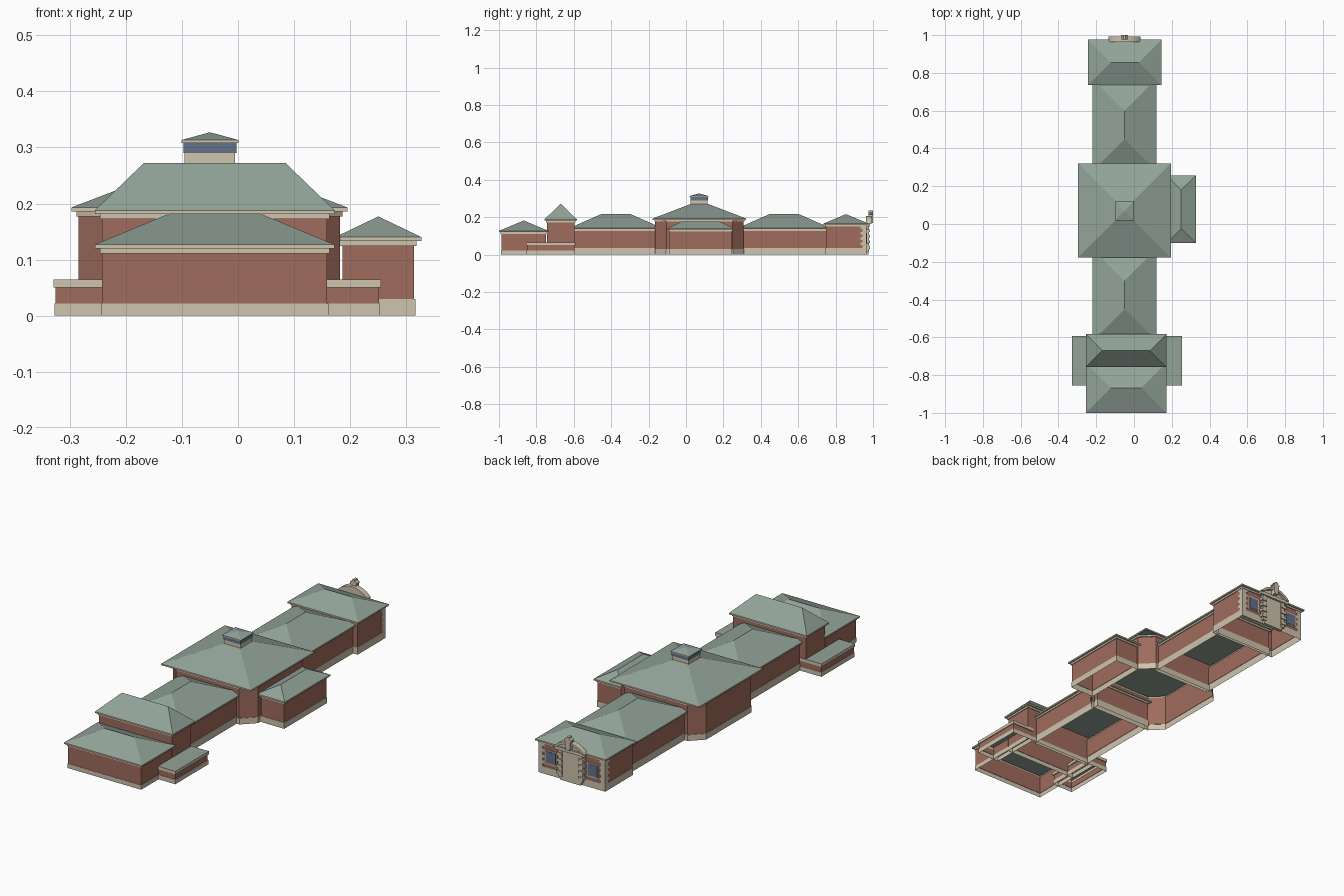
import bpy, bmesh, math

cube = bpy.data.objects.get("Cube")
if cube:
    bpy.data.objects.remove(cube, do_unlink=True)


def material(name, rgb):
    m = bpy.data.materials.new(name)
    m.use_nodes = True
    m.diffuse_color = (*rgb, 1)
    m.node_tree.nodes["Principled BSDF"].inputs["Base Color"].default_value = (*rgb, 1)
    return m


GREEN = material("roof green", (0.29, 0.37, 0.32))
RED = material("brick red", (0.35, 0.15, 0.11))
CREAM = material("cream stone", (0.62, 0.55, 0.42))
BLUE = material("window blue", (0.12, 0.17, 0.26))


def finish(name, bm, mat):
    bmesh.ops.recalc_face_normals(bm, faces=bm.faces)
    mesh = bpy.data.meshes.new(name)
    bm.to_mesh(mesh)
    bm.free()
    mesh.materials.append(mat)
    ob = bpy.data.objects.new(name, mesh)
    bpy.context.collection.objects.link(ob)
    return ob


def outline(rect, inset, chamfer=0):
    """Rectangle footprint, optionally with cut corners."""
    x0, x1, y0, y1 = rect
    x0, x1, y0, y1 = x0 + inset, x1 - inset, y0 + inset, y1 - inset
    c = chamfer
    if not c:
        return [(x0, y0), (x1, y0), (x1, y1), (x0, y1)]
    return [(x0 + c, y0), (x1 - c, y0), (x1, y0 + c), (x1, y1 - c),
            (x1 - c, y1), (x0 + c, y1), (x0, y1 - c), (x0, y0 + c)]


def shell(name, rect, levels, mat, chamfer=0):
    """Open band of walls through (inset, z) levels."""
    bm = bmesh.new()
    rings = [[bm.verts.new((x, y, z)) for x, y in outline(rect, i, chamfer)]
             for i, z in levels]
    for a, b in zip(rings, rings[1:]):
        for k in range(len(a)):
            n = (k + 1) % len(a)
            bm.faces.new((a[k], a[n], b[n], b[k]))
    return finish(name, bm, mat)


def hip_roof(name, rect, z, top):
    """Hipped roof with equal plan slopes; a square one becomes a pyramid."""
    x0, x1, y0, y1 = rect
    half = min(x1 - x0, y1 - y0) / 2
    bm = bmesh.new()
    a, b, c, d = [bm.verts.new((x, y, z)) for x, y in outline(rect, 0)]
    bm.faces.new((d, c, b, a))
    p = bm.verts.new((x0 + half, y0 + half, top))
    q = bm.verts.new((x1 - half, y1 - half, top))
    if x1 - x0 > y1 - y0:
        faces = [(a, b, q, p), (b, c, q), (c, d, p, q), (d, a, p)]
    else:
        faces = [(a, b, p), (b, c, q, p), (c, d, q), (d, a, p, q)]
    for f in faces:
        bm.faces.new(f)
    bmesh.ops.remove_doubles(bm, verts=bm.verts, dist=0.003)
    return finish(name, bm, mat=GREEN)


def pavilion(name, rect, eave, top, plinth, chamfer=0):
    """Plinth, brick walls, stepped cornice and hipped roof."""
    w = 0.013
    shell(name + "_plinth", rect, [(w - 0.002, 0), (w - 0.002, plinth), (w, plinth)], CREAM, chamfer)
    shell(name + "_walls", rect, [(w, plinth), (w, eave - 0.016)], RED, chamfer)
    shell(name + "_frieze", rect, [(w, eave - 0.016), (0.009, eave - 0.016),
                                   (0.009, eave - 0.007)], CREAM, chamfer)
    bm_levels = [(0.009, eave - 0.007), (0, eave - 0.007), (0, eave)]
    shell(name + "_eave", rect, bm_levels, CREAM)
    hip_roof(name + "_roof", rect, eave, top)


def box(name, x0, x1, y0, y1, z0, z1, mat):
    bm = bmesh.new()
    bmesh.ops.create_cube(bm, size=1)
    for v in bm.verts:
        v.co = ((x0 + x1) / 2 + v.co.x * (x1 - x0),
                (y0 + y1) / 2 + v.co.y * (y1 - y0),
                (z0 + z1) / 2 + v.co.z * (z1 - z0))
    return finish(name, bm, mat)


def plate(name, pts, y0, y1, mat):
    """Extrude an x-z profile along y."""
    bm = bmesh.new()
    f = bm.faces.new([bm.verts.new((x, y0, z)) for x, z in pts])
    new = bmesh.ops.extrude_face_region(bm, geom=[f])["geom"]
    for v in new:
        if isinstance(v, bmesh.types.BMVert):
            v.co.y = y1
    return finish(name, bm, mat)


CX, CY = -0.05, 0.07

# Main masses from front to back
pavilion("front_pavilion", (-0.255, 0.172, -1.0, -0.735), 0.127, 0.182, 0.022)
pavilion("tall_block", (-0.255, 0.172, -0.757, -0.583), 0.188, 0.272, 0.022)
pavilion("front_link", (-0.22, 0.12, -0.62, -0.13), 0.143, 0.218, 0.036)
pavilion("central_hall", (-0.297, 0.195, -0.178, 0.321), 0.193, 0.287, 0.03, 0.06)
pavilion("side_annex", (0.173, 0.327, -0.1, 0.257), 0.14, 0.177, 0.03)
pavilion("back_link", (-0.22, 0.12, 0.28, 0.77), 0.143, 0.218, 0.036)
pavilion("end_pavilion", (-0.243, 0.145, 0.735, 0.976), 0.166, 0.216, 0.036)

# Low flat-roofed wings on both sides
for side, x0, x1 in (("left", 0.13, 0.255), ("right", -0.329, -0.21)):
    r = (x0, x1, -0.855, -0.592)
    shell(side + "_wing_plinth", r, [(0.002, 0), (0.002, 0.022), (0.004, 0.022)], CREAM)
    shell(side + "_wing_walls", r, [(0.004, 0.022), (0.004, 0.05)], RED)
    shell(side + "_wing_parapet", r, [(0.004, 0.05), (0, 0.05), (0, 0.065)], CREAM)
    bm = bmesh.new()
    bm.faces.new([bm.verts.new((x, y, 0.065)) for x, y in outline(r, 0)])
    finish(side + "_wing_roof", bm, GREEN)

# Cupola
box("cupola_base", CX - 0.045, CX + 0.045, CY - 0.045, CY + 0.045, 0.255, 0.309, CREAM)
box("cupola_glazing", CX - 0.047, CX + 0.047, CY - 0.047, CY + 0.047, 0.29, 0.308, BLUE)
box("cupola_eave", CX - 0.051, CX + 0.051, CY - 0.051, CY + 0.051, 0.308, 0.313, CREAM)
hip_roof("cupola_roof", (CX - 0.051, CX + 0.051, CY - 0.051, CY + 0.051), 0.3131, 0.327)

# Portal on the back wall
WALL = 0.963
box("portal_panel", CX - 0.055, CX + 0.055, WALL - 0.005, 0.975, 0, 0.15, CREAM)
box("portal_lintel", CX - 0.085, CX + 0.085, WALL - 0.005, 0.985, 0.15, 0.166, CREAM)


def arc(half, rise, z, n=12):
    radius = (half * half + rise * rise) / (2 * rise)
    span = math.asin(half / radius)
    return [(CX + radius * math.sin(span * (2 * k / n - 1)),
             z + rise - radius + radius * math.cos(span * (2 * k / n - 1)))
            for k in range(n + 1)]


plate("tympanum", arc(0.075, 0.034, 0.164), 0.965, 0.977, CREAM)
plate("portal_arch", arc(0.085, 0.042, 0.164) + arc(0.07, 0.03, 0.164)[::-1], 0.963, 0.992, CREAM)
keystone = [(-0.011, 0.17), (0.011, 0.17), (0.015, 0.213), (0.018, 0.216),
            (0.018, 0.222), (0.008, 0.228), (0.006, 0.235), (-0.006, 0.235),
            (-0.008, 0.228), (-0.018, 0.222), (-0.018, 0.216), (-0.015, 0.213)]
plate("keystone", [(CX + x, z) for x, z in keystone], 0.976, 1.0, CREAM)

# Quoins beside the portal and at the corners, and the two windows
for side, s in (("left", 1), ("right", -1)):
    for k in range(9):
        z = 0.016 + k * 0.015
        out = 0.074 if k % 2 else 0.066
        a, b = sorted((CX + s * 0.045, CX + s * out))
        box(f"{side}_portal_quoin", a, b, WALL - 0.004, 0.983 if k % 2 else 0.979, z, z + 0.014, CREAM)
    corner = CX + 0.001 + s * 0.181
    for k in range(8):
        z = 0.036 + k * 0.0143
        wide = 0.03 if k % 2 else 0.02
        a, b = sorted((corner - s * wide, corner + s * 0.002))
        box(f"{side}_corner_quoin", a, b, WALL - wide, WALL + 0.002, z, z + 0.0143, CREAM)
    mid = CX + s * 0.114
    box(side + "_window_frame", mid - 0.032, mid + 0.032, WALL - 0.002, WALL + 0.003, 0.052, 0.122, CREAM)
    box(side + "_window", mid - 0.026, mid + 0.026, WALL - 0.002, WALL + 0.005, 0.058, 0.116, BLUE)
